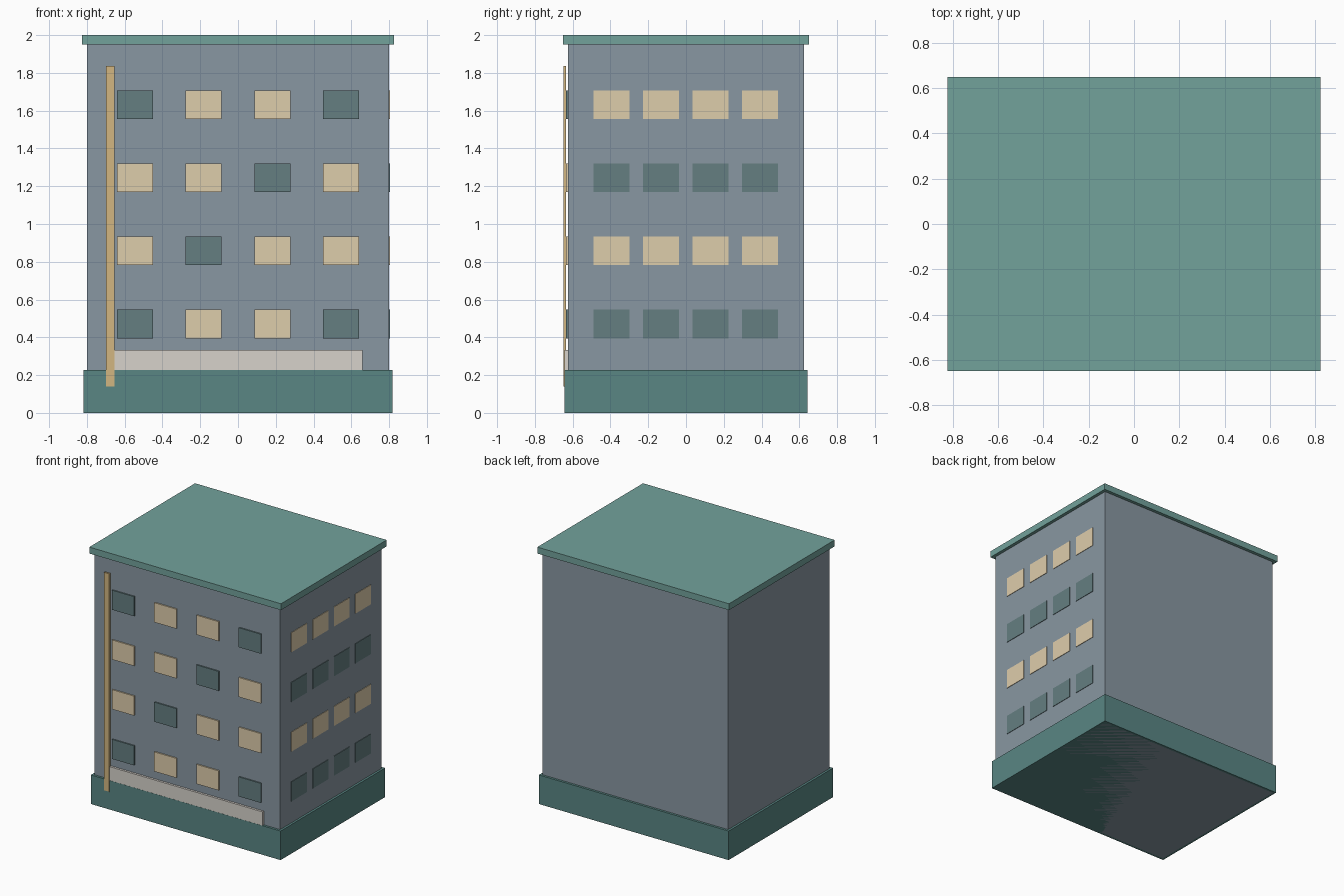
import bpy

if "Cube" in bpy.data.objects:
    bpy.data.objects.remove(bpy.data.objects["Cube"])


def material(name, rgb):
    m = bpy.data.materials.new(name)
    m.diffuse_color = (*rgb, 1)
    m.use_nodes = True
    m.node_tree.nodes["Principled BSDF"].inputs["Base Color"].default_value = m.diffuse_color
    return m


WALL = material("wall_grey", (0.25, 0.31, 0.36))
TEAL = material("dark_teal", (0.10, 0.24, 0.23))
ROOF = material("roof_teal", (0.17, 0.36, 0.33))
LIT = material("lit_window", (0.73, 0.61, 0.41))
DARK = material("dark_window", (0.13, 0.21, 0.22))
CREAM = material("cream", (0.68, 0.65, 0.60))
YELLOW = material("sign_yellow", (0.65, 0.47, 0.22))


def box(name, x, y, z, mat):
    """Box spanning the given (min, max) ranges."""
    bpy.ops.mesh.primitive_cube_add(
        size=1, location=[(a + b) / 2 for a, b in (x, y, z)])
    o = bpy.context.object
    o.name = name
    o.scale = [b - a for a, b in (x, y, z)]
    bpy.ops.object.transform_apply(location=False, rotation=False, scale=True)
    o.data.materials.append(mat)


# Main masses
box("walls", (-0.80, 0.80), (-0.625, 0.625), (0, 1.96), WALL)
box("plinth", (-0.817, 0.817), (-0.643, 0.643), (0, 0.226), TEAL)
box("roof_slab", (-0.825, 0.825), (-0.65, 0.65), (1.95, 2.0), ROOF)

# Front fascia strip and vertical band
box("fascia", (-0.66, 0.66), (-0.642, -0.62), (0.2, 0.333), CREAM)
box("vertical_band", (-0.70, -0.655), (-0.648, -0.634), (0.14, 1.836), YELLOW)

# Windows, bottom row first; front pattern 1 = lit
front_pattern = ["0110", "1011", "1101", "0110"]
W, H = 0.095, 0.076
for row in range(4):
    z = 0.471 + 0.387 * row
    zr = (z - H, z + H)
    for col in range(4):
        x = -0.546 + 0.364 * col
        lit = front_pattern[row][col] == "1"
        box(f"front_window_{row}_{col}", (x - W, x + W), (-0.635, -0.62), zr,
            LIT if lit else DARK)
        y = -0.394 + 0.262 * col
        box(f"side_window_{row}_{col}", (0.79, 0.804), (y - W, y + W), zr,
            LIT if row % 2 else DARK)
